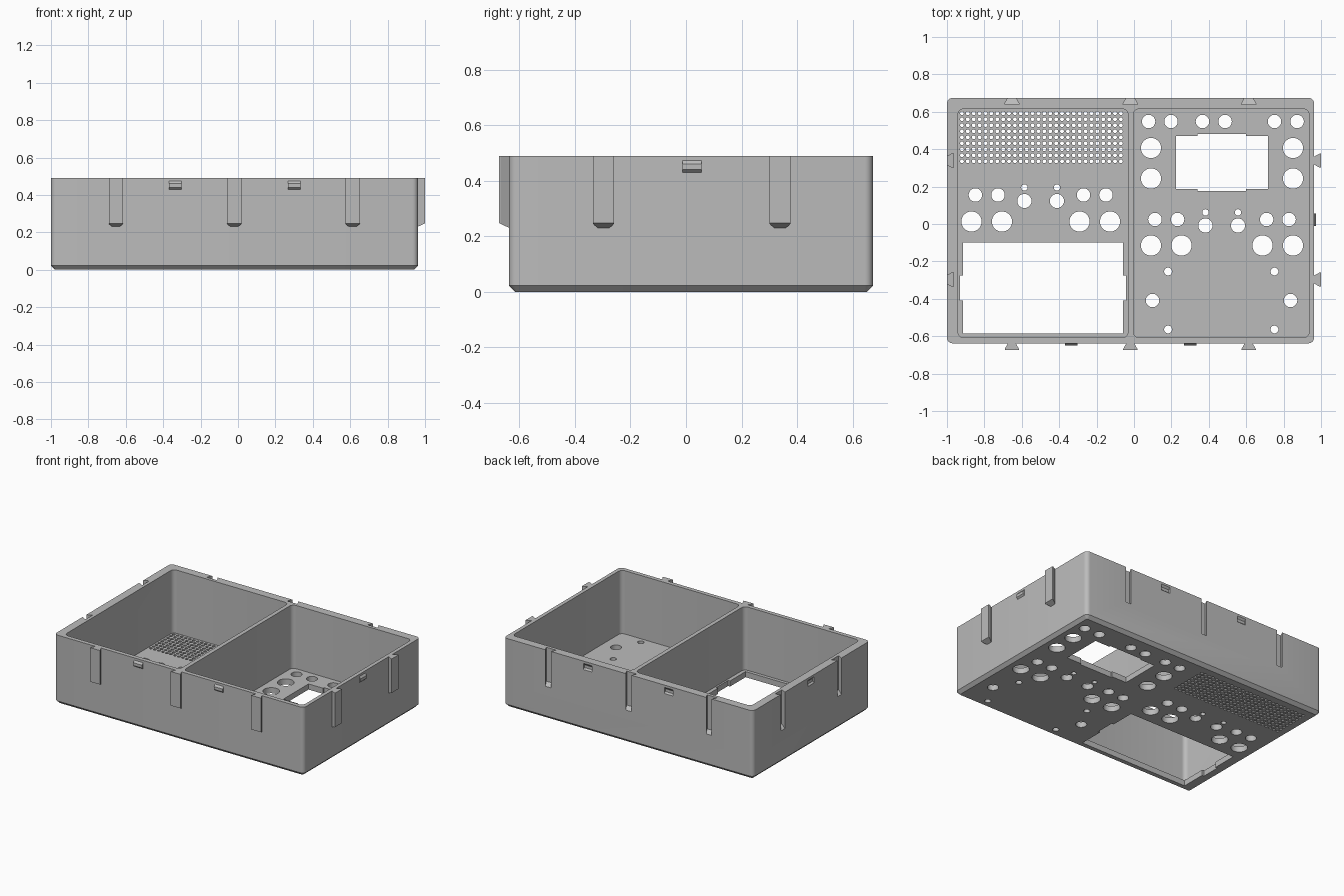
import bpy, bmesh, math
from mathutils import Matrix, Vector

if "Cube" in bpy.data.objects:
    bpy.data.objects.remove(bpy.data.objects["Cube"])

LEFT, RIGHT, FRONT, BACK, TOP = -1.0, 0.963, -0.638, 0.674, 0.49
FLOOR = 0.04

grey = bpy.data.materials.new("plain grey")
grey.use_nodes = True
grey.diffuse_color = (0.5, 0.5, 0.5, 1)
grey.node_tree.nodes["Principled BSDF"].inputs["Base Color"].default_value = (0.5, 0.5, 0.5, 1)


def finish(name, bm):
    bmesh.ops.recalc_face_normals(bm, faces=bm.faces)
    mesh = bpy.data.meshes.new(name)
    bm.to_mesh(mesh)
    bm.free()
    mesh.materials.append(grey)
    obj = bpy.data.objects.new(name, mesh)
    bpy.context.collection.objects.link(obj)
    return obj


def rounded_box(bm, x0, x1, y0, y1, z0, z1, radius, chamfer=0):
    """Box with rounded upright edges and an optional chamfer around the bottom."""
    part = bmesh.new()
    bmesh.ops.create_cube(part, size=1)
    for v in part.verts:
        v.co = Vector((x1 if v.co.x > 0 else x0, y1 if v.co.y > 0 else y0, z1 if v.co.z > 0 else z0))
    upright = [e for e in part.edges if abs(e.verts[0].co.z - e.verts[1].co.z) > 0.01]
    bmesh.ops.bevel(part, geom=upright, offset=radius, segments=6, profile=0.5, affect='EDGES')
    if chamfer:
        rim = [e for e in part.edges if all(abs(v.co.z - z0) < 1e-5 for v in e.verts)]
        bmesh.ops.bevel(part, geom=rim, offset=chamfer, segments=1, affect='EDGES')
    temp = bpy.data.meshes.new("temp")
    part.to_mesh(temp)
    part.free()
    bm.from_mesh(temp)
    bpy.data.meshes.remove(temp)


def prism(bm, outline, z0, z1):
    low = [bm.verts.new((x, y, z0)) for x, y in outline]
    high = [bm.verts.new((x, y, z1)) for x, y in outline]
    bm.faces.new(low[::-1])
    bm.faces.new(high)
    for i in range(len(low)):
        j = (i + 1) % len(low)
        bm.faces.new((low[i], low[j], high[j], high[i]))


def loft(bm, sections, matrix):
    """Rectangles (depth, half width, low, high) joined along the local -y direction."""
    rings = []
    for depth, w, low, high in sections:
        corners = ((-w, low), (w, low), (w, high), (-w, high))
        rings.append([bm.verts.new(matrix @ Vector((x, -depth, z))) for x, z in corners])
    bm.faces.new(rings[0])
    bm.faces.new(rings[-1][::-1])
    for a, b in zip(rings, rings[1:]):
        for i in range(4):
            j = (i + 1) % 4
            bm.faces.new((a[i], a[j], b[j], b[i]))


def cut(target, cutter):
    cutter.hide_render = True
    mod = target.modifiers.new("cut", 'BOOLEAN')
    mod.operation = 'DIFFERENCE'
    mod.solver = 'EXACT'
    mod.object = cutter
    bpy.context.view_layer.objects.active = target
    bpy.ops.object.modifier_apply(modifier=mod.name)
    bpy.data.objects.remove(cutter)


# Case shell
bm = bmesh.new()
rounded_box(bm, LEFT, RIGHT, FRONT, BACK, 0, TOP, 0.03, 0.022)
case = finish("case", bm)

# Joining features: tabs on front and +x walls, matching slots on the opposite walls
def tab_sections(top):
    return [(-0.004, 0.019, 0.229, top), (0.03, 0.038, 0.245, top), (0.036, 0.038, 0.248, top)]


snap_sections = [(-0.004, 0.034, 0.43, 0.474), (0, 0.034, 0.43, 0.474), (0.011, 0.034, 0.44, 0.46)]
turn = Matrix.Rotation(math.pi / 2, 4, 'Z')


def places(along_x, along_y, x_wall, y_wall):
    return ([Matrix.Translation((x, y_wall, 0)) for x in along_x]
            + [Matrix.Translation((x_wall, y, 0)) @ turn for y in along_y])


tab_at = ((-0.653, -0.02, 0.613), (0.339, -0.297))
snap_at = ((-0.335, 0.3), (0.022,))

# Two compartments, slots and snap recesses
bm = bmesh.new()
for x0, x1 in ((-0.941, -0.032), (-0.003, 0.936)):
    rounded_box(bm, x0, x1, -0.608, 0.615, FLOOR, TOP + 0.1, 0.03)
for m in places(*tab_at, LEFT, BACK):
    loft(bm, tab_sections(TOP + 0.05), m)
for m in places(*snap_at, LEFT, BACK):
    loft(bm, snap_sections, m)
cut(case, finish("compartment_cutter", bm))

# Panel openings
bm = bmesh.new()


def hole(x, y, r, sides=32):
    ring = [(x + r * math.cos(math.tau * i / sides), y + r * math.sin(math.tau * i / sides))
            for i in range(sides)]
    prism(bm, ring, -0.05, FLOOR + 0.05)


def hole_row(xs, y, r):
    for x in xs:
        hole(x, y, r)


SMALL, BIG, PIN, MID, SCREW = 0.036, 0.054, 0.017, 0.038, 0.021
# +x panel
hole_row((0.078, 0.198, 0.366, 0.487, 0.751, 0.872), 0.548, SMALL)
for y in (0.406, 0.243):
    hole_row((0.091, 0.85), y, BIG)
hole_row((0.112, 0.233, 0.709, 0.829), 0.024, SMALL)
hole_row((0.382, 0.556), 0.062, PIN)
hole_row((0.382, 0.556), -0.008, MID)
hole_row((0.091, 0.254, 0.687, 0.85), -0.115, BIG)
for y in (-0.254, -0.564):
    hole_row((0.182, 0.751), y, SCREW)
hole_row((0.099, 0.837), -0.409, SMALL)
# -x panel
hole_row((-0.848, -0.727, -0.27, -0.15), 0.155, SMALL)
hole_row((-0.586, -0.412), 0.195, PIN)
hole_row((-0.586, -0.412), 0.123, MID)
hole_row((-0.869, -0.706, -0.291, -0.128), 0.013, BIG)

# Speaker grille
COLS, ROWS = 28, 9
for i in range(COLS):
    for j in range(ROWS):
        hole(-0.92 + 0.85 * i / (COLS - 1), 0.335 + 0.257 * j / (ROWS - 1), 0.0105, 10)

# Notched windows
x0, x1, y0, y1, n0, n1 = -0.914, -0.059, -0.585, -0.1, -0.41, -0.275
e = 0.015
prism(bm, [(x0, y0), (x1, y0), (x1, n0), (x1 + e, n0), (x1 + e, n1), (x1, n1),
           (x1, y1), (x0, y1), (x0, n1), (x0 - e, n1), (x0 - e, n0), (x0, n0)], -0.05, FLOOR + 0.05)
x0, x1, y0, y1, n0, n1 = 0.225, 0.717, 0.188, 0.471, 0.34, 0.6
e = 0.011
prism(bm, [(x0, y0), (n0, y0), (n0, y0 - e), (n1, y0 - e), (n1, y0), (x1, y0),
           (x1, y1), (n1, y1), (n1, y1 + e), (n0, y1 + e), (n0, y1), (x0, y1)], -0.05, FLOOR + 0.05)
cut(case, finish("panel_cutter", bm))

# Tabs and snaps
bm = bmesh.new()
for m in places(*tab_at, RIGHT, FRONT):
    loft(bm, tab_sections(TOP), m)
tabs = finish("dovetail_tabs", bm)
bm = bmesh.new()
for m in places(*snap_at, RIGHT, FRONT):
    loft(bm, snap_sections, m)
snaps = finish("snap_bumps", bm)

# Smooth the rounded corners, keep the rest sharp
bpy.ops.object.select_all(action='DESELECT')
case.select_set(True)
bpy.context.view_layer.objects.active = case
bpy.ops.object.shade_smooth_by_angle(angle=math.radians(30))
